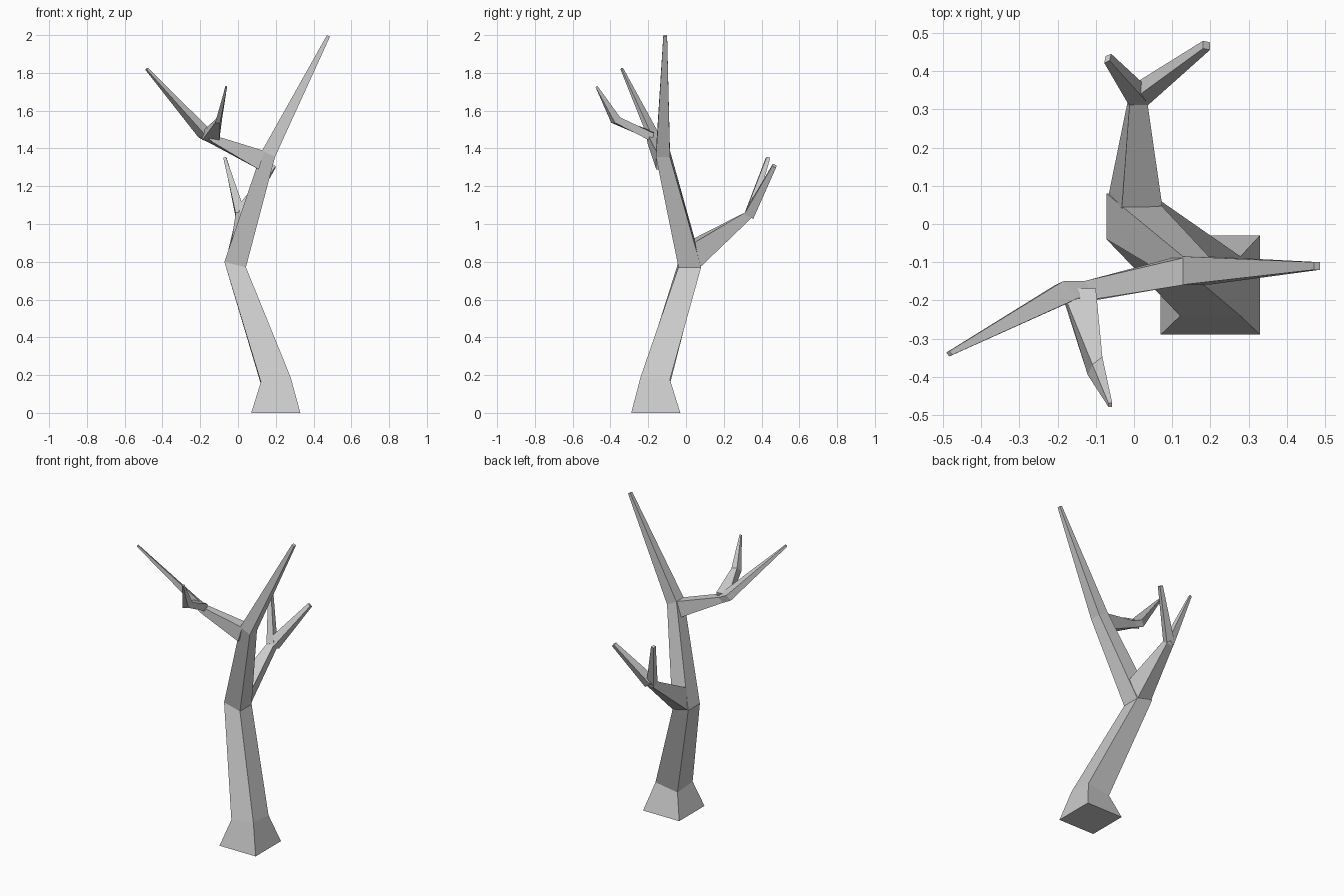
import bpy, bmesh
from mathutils import Vector


def limb(name, rings):
    """Loft four-sided sections given as (centre, half-axis u, half-axis v)."""
    bm = bmesh.new()
    loops = []
    for c, u, v in rings:
        c, u, v = Vector(c), Vector(u), Vector(v)
        loops.append([bm.verts.new(c + a * u + b * v)
                      for a, b in ((-1, -1), (1, -1), (1, 1), (-1, 1))])
    for lo, hi in zip(loops, loops[1:]):
        for i in range(4):
            j = (i + 1) % 4
            bm.faces.new((lo[i], lo[j], hi[j], hi[i]))
    bm.faces.new(loops[0][::-1])
    bm.faces.new(loops[-1])
    bmesh.ops.recalc_face_normals(bm, faces=bm.faces[:])
    mesh = bpy.data.meshes.new(name)
    bm.to_mesh(mesh)
    bm.free()
    obj = bpy.data.objects.new(name, mesh)
    bpy.context.collection.objects.link(obj)
    return obj


# Trunk with flared foot, running up into the tallest branch
limb("trunk", [
    ((0.20, -0.16, 0), (0.13, 0, 0), (0, 0.13, 0)),
    ((0.20, -0.163, 0.17), (0.079, 0, 0.012), (0, 0.078, -0.006)),
    ((-0.015, 0.02, 0.785), (0.057, 0, -0.014), (0, 0.06, 0)),
    ((0.162, -0.122, 1.372), (0.034, 0, -0.017), (0, 0.037, 0)),
    ((0.479, -0.11, 1.996), (0.008, 0, -0.004), (0, 0.01, 0)),
])

# Upper left branch
limb("left_branch", [
    ((0.125, -0.122, 1.338), (0, 0.036, 0), (0.015, 0, 0.049)),
    ((-0.13, -0.177, 1.447), (-0.012, 0.024, 0), (0.014, 0.004, 0.015)),
    ((-0.178, -0.178, 1.479), (-0.02, 0.022, -0.004), (0.012, 0.006, 0.016)),
    ((-0.484, -0.34, 1.822), (-0.004, 0.005, 0), (0.004, 0.002, 0.004)),
])

# Forward twig growing from the left branch
limb("front_twig", [
    ((-0.145, -0.175, 1.462), (0.045, 0, -0.004), (0, 0.006, 0.022)),
    ((-0.102, -0.372, 1.55), (0.013, 0.01, 0), (0.006, 0.014, 0.014)),
    ((-0.062, -0.474, 1.728), (0.005, 0, 0), (0, 0.005, 0.003)),
])

# Lower branch towards the back
limb("back_branch", [
    ((0.003, 0.058, 0.847), (0.053, 0.003, -0.01), (0.018, -0.014, 0.066)),
    ((0.012, 0.328, 1.045), (0.024, 0, 0), (0, -0.016, 0.016)),
    ((0.018, 0.352, 1.08), (0.02, 0, 0), (0, -0.016, 0.01)),
])

# Twin twigs at the end of the back branch
limb("back_twig_left", [
    ((0.01, 0.335, 1.055), (0.022, 0.006, 0.012), (0, -0.02, 0.012)),
    ((-0.069, 0.434, 1.35), (0.007, 0.003, 0.003), (-0.002, -0.009, 0.003)),
])
limb("back_twig_right", [
    ((0.017, 0.338, 1.055), (0.022, -0.006, -0.016), (-0.006, -0.024, 0.012)),
    ((0.19, 0.468, 1.308), (0.009, -0.002, -0.006), (0, -0.01, 0.005)),
])
